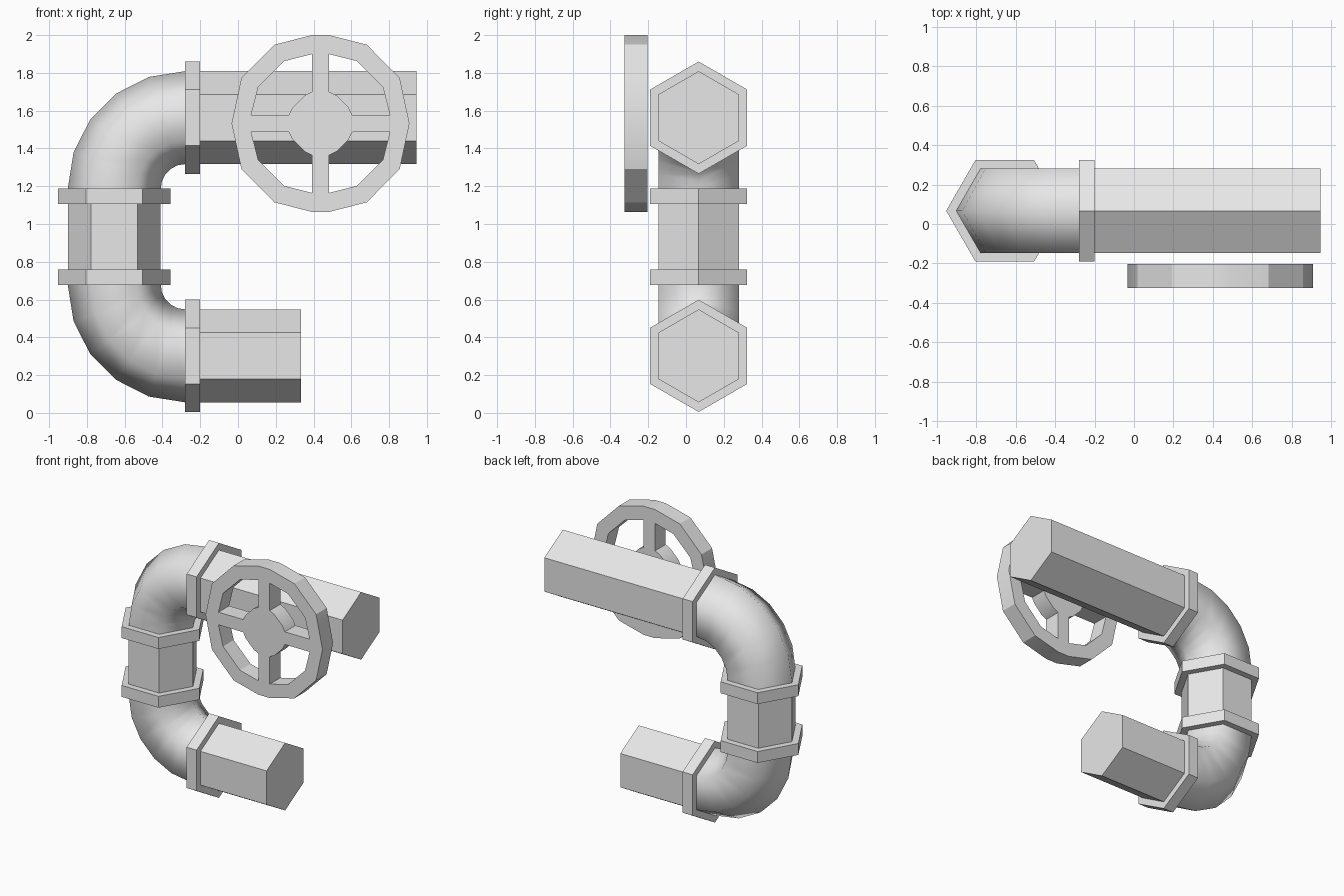
import bpy, bmesh, math
from mathutils import Vector

cube = bpy.data.objects.get("Cube")
if cube:
    bpy.data.objects.remove(cube, do_unlink=True)

grey = bpy.data.materials.new("plain_grey")
grey.use_nodes = True
grey.diffuse_color = (0.8, 0.8, 0.8, 1)
grey.node_tree.nodes["Principled BSDF"].inputs["Base Color"].default_value = (0.8, 0.8, 0.8, 1)

AXIS_Y = 0.067          # depth of the pipe axis
PIPE, FLANGE = 0.246, 0.297
BEND = 0.375            # bend radius of the elbows
JOINT_X, STEM_X = -0.28, -0.655
LOW_Z, HIGH_Z = 0.302, 1.563
STEM_LOW, STEM_HIGH = LOW_Z + BEND, HIGH_Z - BEND


def finish(name, bm, smooth_angle=None):
    bmesh.ops.recalc_face_normals(bm, faces=bm.faces[:])
    mesh = bpy.data.meshes.new(name)
    bm.to_mesh(mesh)
    bm.free()
    mesh.materials.append(grey)
    obj = bpy.data.objects.new(name, mesh)
    bpy.context.collection.objects.link(obj)
    if smooth_angle:
        bpy.ops.object.select_all(action='DESELECT')
        obj.select_set(True)
        bpy.context.view_layer.objects.active = obj
        bpy.ops.object.shade_smooth_by_angle(angle=math.radians(smooth_angle))
    return obj


def loft(name, stations, radius, caps=True, smooth_angle=None):
    """Hexagonal tube through (x, z, direction of one corner) stations."""
    bm = bmesh.new()
    rings = []
    for x, z, corner in stations:
        out = Vector((math.cos(corner), 0, math.sin(corner)))
        centre = Vector((x, AXIS_Y, z))
        turns = [k * math.pi / 3 for k in range(6)]
        rings.append([bm.verts.new(centre + radius * (math.cos(t) * out + Vector((0, math.sin(t), 0))))
                      for t in turns])
    for a, b in zip(rings, rings[1:]):
        for k in range(6):
            n = (k + 1) % 6
            bm.faces.new((a[k], a[n], b[n], b[k]))
    if caps:
        bm.faces.new(rings[0])
        bm.faces.new(rings[-1])
    return finish(name, bm, smooth_angle)


def along_x(name, x0, x1, z, radius):
    loft(name, [(x0, z, math.pi / 2), (x1, z, math.pi / 2)], radius)


def along_z(name, z0, z1, radius):
    loft(name, [(STEM_X, z0, 0), (STEM_X, z1, 0)], radius)


def elbow(name, z, start):
    """Quarter bend in five steps about the inside corner."""
    steps = [start + i * math.pi / 10 for i in range(6)]
    loft(name, [(JOINT_X + BEND * math.cos(a), z + BEND * math.sin(a), a) for a in steps],
         PIPE, caps=False, smooth_angle=180)


# Pipes
along_x("upper_pipe", -0.2, 0.945, HIGH_Z, PIPE)
along_x("lower_pipe", -0.2, 0.333, LOW_Z, PIPE)
along_z("middle_pipe", STEM_LOW, STEM_HIGH, PIPE)

# Elbows
elbow("upper_elbow", STEM_HIGH, math.pi / 2)
elbow("lower_elbow", STEM_LOW, math.pi)

# Flanges
along_x("upper_pipe_flange", JOINT_X, -0.2, HIGH_Z, FLANGE)
along_x("lower_pipe_flange", JOINT_X, -0.2, LOW_Z, FLANGE)
along_z("middle_flange_top", STEM_HIGH - 0.083, STEM_HIGH, FLANGE)
along_z("middle_flange_bottom", STEM_LOW, STEM_LOW + 0.083, FLANGE)

# Handwheel: rim outline with four openings, mirrored from one quarter
RIM = [(0.046, 0.468), (0.245, 0.417), (0.419, 0.241), (0.471, 0)]
OPENING = [(0.046, 0.367), (0.193, 0.33), (0.33, 0.193), (0.367, 0.046),
           (0.168, 0.046), (0.148, 0.085), (0.085, 0.148), (0.046, 0.168)]


def handwheel(cx, cz, front, back):
    bm = bmesh.new()

    def loop(points):
        vs = [bm.verts.new((cx + x, front, cz + z)) for x, z in points]
        for a, b in zip(vs, vs[1:] + vs[:1]):
            bm.edges.new((a, b))

    right = RIM + [(x, -z) for x, z in RIM[-2::-1]]
    loop(right + [(-x, z) for x, z in reversed(right)])
    for sx in (1, -1):
        for sz in (1, -1):
            loop([(sx * x, sz * z) for x, z in OPENING])
    bmesh.ops.triangle_fill(bm, use_beauty=True, use_dissolve=False,
                            edges=bm.edges[:], normal=(0, -1, 0))
    grown = bmesh.ops.extrude_face_region(bm, geom=bm.faces[:], use_keep_orig=True)
    bmesh.ops.translate(bm, vec=(0, back - front, 0),
                        verts=[g for g in grown["geom"] if isinstance(g, bmesh.types.BMVert)])
    finish("handwheel", bm, smooth_angle=30)


handwheel(0.437, 1.532, -0.325, -0.203)
